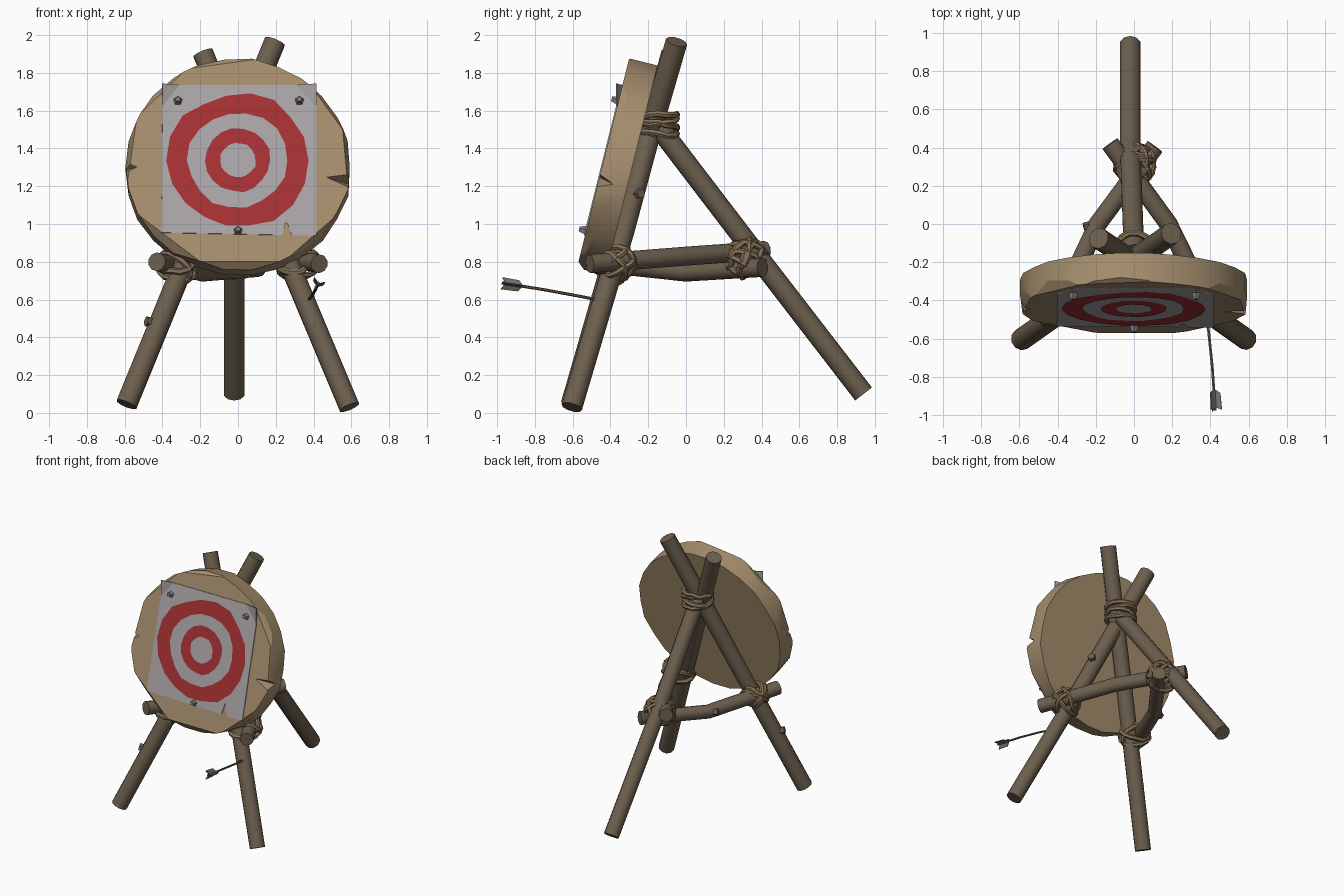
import bpy, bmesh, math, random
from math import sin, cos, pi, radians
from mathutils import Vector, Matrix
from mathutils.geometry import intersect_line_line

if "Cube" in bpy.data.objects:
    bpy.data.objects.remove(bpy.data.objects["Cube"])

random.seed(4)


def mat(name, col):
    m = bpy.data.materials.new(name)
    m.diffuse_color = (*col, 1)
    m.use_nodes = True
    m.node_tree.nodes["Principled BSDF"].inputs["Base Color"].default_value = m.diffuse_color
    return m


LOG = mat("dark_log_wood", (0.15, 0.115, 0.075))
BOARD = mat("pale_cut_wood", (0.38, 0.27, 0.155))
ROPE = mat("rope_tan", (0.25, 0.175, 0.10))
PAPER = mat("paper_grey", (0.40, 0.375, 0.385))
RED = mat("target_red", (0.38, 0.03, 0.033))
IRON = mat("nail_grey", (0.22, 0.22, 0.22))
FEATHER = mat("feather_grey", (0.17, 0.155, 0.14))


def finish(name, bm, material, angle=None, recalc=True):
    if recalc:
        bmesh.ops.recalc_face_normals(bm, faces=bm.faces)
    me = bpy.data.meshes.new(name)
    bm.to_mesh(me)
    bm.free()
    me.materials.append(material)
    ob = bpy.data.objects.new(name, me)
    bpy.context.collection.objects.link(ob)
    bpy.context.view_layer.objects.active = ob
    bpy.ops.object.select_all(action='DESELECT')
    ob.select_set(True)
    if angle:
        bpy.ops.object.shade_smooth_by_angle(angle=radians(angle))
    return ob


def tube(bm, pts, r, sides=10, closed=False, up=Vector((1, 0, 0.01))):
    """Round bar through the points, capped unless closed into a loop."""
    n, rings = len(pts), []
    for i, p in enumerate(pts):
        a = pts[(i - 1) % n] if closed or i else p
        b = pts[(i + 1) % n] if closed or i < n - 1 else p
        t = (b - a).normalized()
        s = t.cross(up).normalized()
        q = s.cross(t)
        rings.append([bm.verts.new(p + r * (s * cos(2 * pi * k / sides) + q * sin(2 * pi * k / sides)))
                      for k in range(sides)])
    for i in range(n if closed else n - 1):
        A, B = rings[i], rings[(i + 1) % n]
        for k in range(sides):
            j = (k + 1) % sides
            bm.faces.new((A[k], A[j], B[j], B[k]))
    if not closed:
        bm.faces.new(rings[0])
        bm.faces.new(rings[-1])


def log(name, pts, r, knobs=()):
    bm = bmesh.new()
    tube(bm, [Vector(p) for p in pts], r)
    for p, d in knobs:                       # sawn-off twig stubs
        p, d = Vector(p), Vector(d).normalized()
        tube(bm, [p, p + d * 0.075], 0.028, 5, up=Vector((0.1, 0.2, 1)))
    return finish(name, bm, LOG, 40)


# ---- tripod legs and cross bars
A = [(-0.59, -0.605, 0.045), (-0.20, -0.33, 1.0), (0.195, -0.05, 1.965)]
B = [(0.59, -0.605, 0.03), (0.20, -0.33, 0.96), (-0.185, -0.075, 1.905)]
C = [(-0.02, 0.94, 0.10), (-0.02, 0.40, 0.80), (0.0, -0.15, 1.52)]
L = [(-0.43, -0.51, 0.80), (-0.19, 0.0, 0.745), (0.11, 0.405, 0.77)]
R = [(0.43, -0.51, 0.79), (0.18, 0.0, 0.83), (-0.125, 0.42, 0.86)]
log("left_front_leg", A, 0.058, [((-0.42, -0.48, 0.47), (-1, -0.45, 0.25))])
log("right_front_leg", B, 0.056, [((0.13, -0.28, 1.15), (1, 0.7, 0.2))])
log("back_leg", C, 0.056)
log("left_cross_bar", L, 0.05, [((-0.19, 0.0, 0.745), (-1, -0.3, 0.1))])
log("right_cross_bar", R, 0.05)


# ---- rope lashings
def rope_loop(bm, c, n, u, ru, rv, r=0.017):
    v = n.cross(u).normalized()
    pts = [c + u * ru * cos(a) + v * rv * sin(a) + n * random.uniform(-0.008, 0.008)
           for a in (2 * pi * k / 14 for k in range(14))]
    tube(bm, pts, r, 6, True, up=n)


def cross_lash(bm, c, d1, d2, depth, width):
    """Two diagonal pairs of loops binding bars with directions d1 and d2."""
    u = d1.cross(d2).normalized()
    for n in ((d1 + d2).normalized(), (d1 - d2).normalized()):
        for k in (-1, 1):
            tilt = (n + u * 0.15 * k).normalized()
            w = (u - tilt * u.dot(tilt)).normalized()
            rope_loop(bm, c + n * 0.02 * k, tilt, w, depth, width)


def direction(p, q):
    return (Vector(q) - Vector(p)).normalized()


for name, leg, bar in (("left_lashing", A, L), ("right_lashing", B, R)):
    p, q = intersect_line_line(*map(Vector, (leg[0], leg[1], bar[0], bar[1])))
    bm = bmesh.new()
    cross_lash(bm, (p + q) / 2, direction(leg[0], leg[1]), direction(bar[0], bar[1]),
               (p - q).length / 2 + 0.065, 0.085)
    finish(name, bm, ROPE, 50)

bm = bmesh.new()
for bar in (L, R):
    cross_lash(bm, Vector((0, 0.315, 0.82)), direction(C[0], C[1]), direction(bar[1], bar[2]), 0.10, 0.10)
finish("back_lashing", bm, ROPE, 50)

bm = bmesh.new()
for z, tx, ty in ((1.485, 0.1, 0.1), (1.515, -0.2, 0.05), (1.545, 0.15, -0.1), (1.57, -0.1, -0.1)):
    n = Vector((tx, ty, 1)).normalized()
    u = Vector((0, 1, 0)).cross(n).normalized()
    rope_loop(bm, Vector((0, -0.145, z)), n, u, 0.10, 0.10)
finish("top_lashing", bm, ROPE, 50)

# ---- round board, built flat (front at local z = 0) then leaned back
FRAME = Matrix.Translation((0, -0.44, 1.32)) @ Matrix.Rotation(radians(76), 4, 'X')
bm = bmesh.new()
N = 26
loop = []
for k in range(N):
    a, j = 2 * pi * k / N, random.uniform(0.985, 1.01)
    loop.append(bm.verts.new((0.597 * j * cos(a), 0.573 * j * sin(a), -0.155)))
face = bm.faces.new(loop)
ext = bmesh.ops.extrude_face_region(bm, geom=[face])["geom"]
bmesh.ops.translate(bm, verts=[g for g in ext if isinstance(g, bmesh.types.BMVert)], vec=(0, 0, 0.155))
for deg, depth, lean in ((-90, 0.045, 0.9), (-128, 0.035, 0.8), (-48, 0.02, 0.6), (98, 0.03, 1.2),
                         (135, 0.022, 0.6), (172, 0.015, 0.4), (35, 0.02, 0.5), (5, 0.012, 0.4)):
    a = radians(deg)                         # chips along the front rim
    rad = 0.58 - depth
    cut = bmesh.ops.bisect_plane(bm, geom=bm.verts[:] + bm.edges[:] + bm.faces[:],
                                 plane_co=(rad * cos(a), rad * sin(a), 0),
                                 plane_no=(cos(a), sin(a), lean), clear_outer=True)
    bmesh.ops.contextual_create(bm, geom=[e for e in cut["geom_cut"] if isinstance(e, bmesh.types.BMEdge)])
bm.transform(FRAME)
board = finish("round_board", bm, BOARD, 25)

for deg, reach, wide, deep in ((-9, 0.12, 0.035, 0.08), (182, 0.06, 0.03, 0.06)):
    bm = bmesh.new()                         # split notches in the rim
    bmesh.ops.create_uvsphere(bm, u_segments=4, v_segments=2, radius=1)
    bm.transform(FRAME @ Matrix.Rotation(radians(deg), 4, 'Z') @ Matrix.Translation((0.595, 0, 0))
                 @ Matrix.Diagonal((reach, wide, deep, 1)))
    cutter = finish("notch_cutter", bm, BOARD)
    mod = board.modifiers.new("notch", 'BOOLEAN')
    mod.object, mod.operation, mod.solver = cutter, 'DIFFERENCE', 'EXACT'
    bpy.context.view_layer.objects.active = board
    bpy.ops.object.modifier_apply(modifier=mod.name)
    bpy.data.objects.remove(cutter)

# ---- paper sheet with a tear and two curled top corners
bm = bmesh.new()
P = [bm.verts.new(FRAME @ Vector(p)) for p in (
    (-0.405, -0.378, 0.006), (0.235, -0.391, 0.006), (0.255, -0.305, 0.006), (0.285, -0.393, 0.006),
    (0.415, -0.393, 0.006), (0.415, 0.31, 0.006), (0.31, 0.428, 0.006), (-0.31, 0.428, 0.006),
    (-0.40, 0.31, 0.006), (0.415, 0.428, 0.035), (-0.40, 0.428, 0.035))]
bm.faces.new(P[:9])
bm.faces.new((P[5], P[9], P[6]))
bm.faces.new((P[8], P[7], P[10]))
paper = finish("paper_sheet", bm, PAPER, recalc=False)
paper.modifiers.new("thickness", 'SOLIDIFY').thickness = 0.006

# ---- hand-painted red rings
for name, r_in, r_out in (("outer_ring", 0.263, 0.368), ("inner_ring", 0.095, 0.172)):
    bm = bmesh.new()
    S = 18
    rows = [[bm.verts.new(FRAME @ Vector((r * j * cos(a), 0.015 + r * j * sin(a), 0.009)))
             for a, j in ((2 * pi * k / S, random.uniform(0.96, 1.04)) for k in range(S))]
            for r in (r_in, r_out)]
    for k in range(S):
        j = (k + 1) % S
        bm.faces.new((rows[0][k], rows[1][k], rows[1][j], rows[0][j]))
    finish(name, bm, RED, recalc=False)

# ---- nails
bm = bmesh.new()
for x, y in ((-0.318, 0.342), (0.325, 0.342), (0, -0.367)):
    bmesh.ops.create_cone(bm, cap_ends=True, segments=5, radius1=0.026, radius2=0.014, depth=0.036,
                          matrix=FRAME @ Matrix.Translation((x, y, 0.02)))
finish("nails", bm, IRON)

# ---- bent arrow stuck in the right leg
path = [Vector(p) for p in ((0.37, -0.45, 0.595), (0.39, -0.56, 0.617), (0.41, -0.75, 0.652), (0.425, -0.975, 0.688))]
bm = bmesh.new()
tube(bm, path, 0.008, 6)
finish("arrow_shaft", bm, LOG, 50)
back = (path[3] - path[2]).normalized()
side = back.cross(Vector((0, 0, 1))).normalized()
top = side.cross(back)
bm = bmesh.new()
for deg in (50, 170, 290):
    out = side * cos(radians(deg)) + top * sin(radians(deg))
    bm.faces.new([bm.verts.new(path[3] - back * d + out * h)
                  for d, h in ((0.115, 0), (0.09, 0.033), (0.0, 0.036), (0.018, 0))])
fins = finish("arrow_feathers", bm, FEATHER)
fins.modifiers.new("thickness", 'SOLIDIFY').thickness = 0.005
